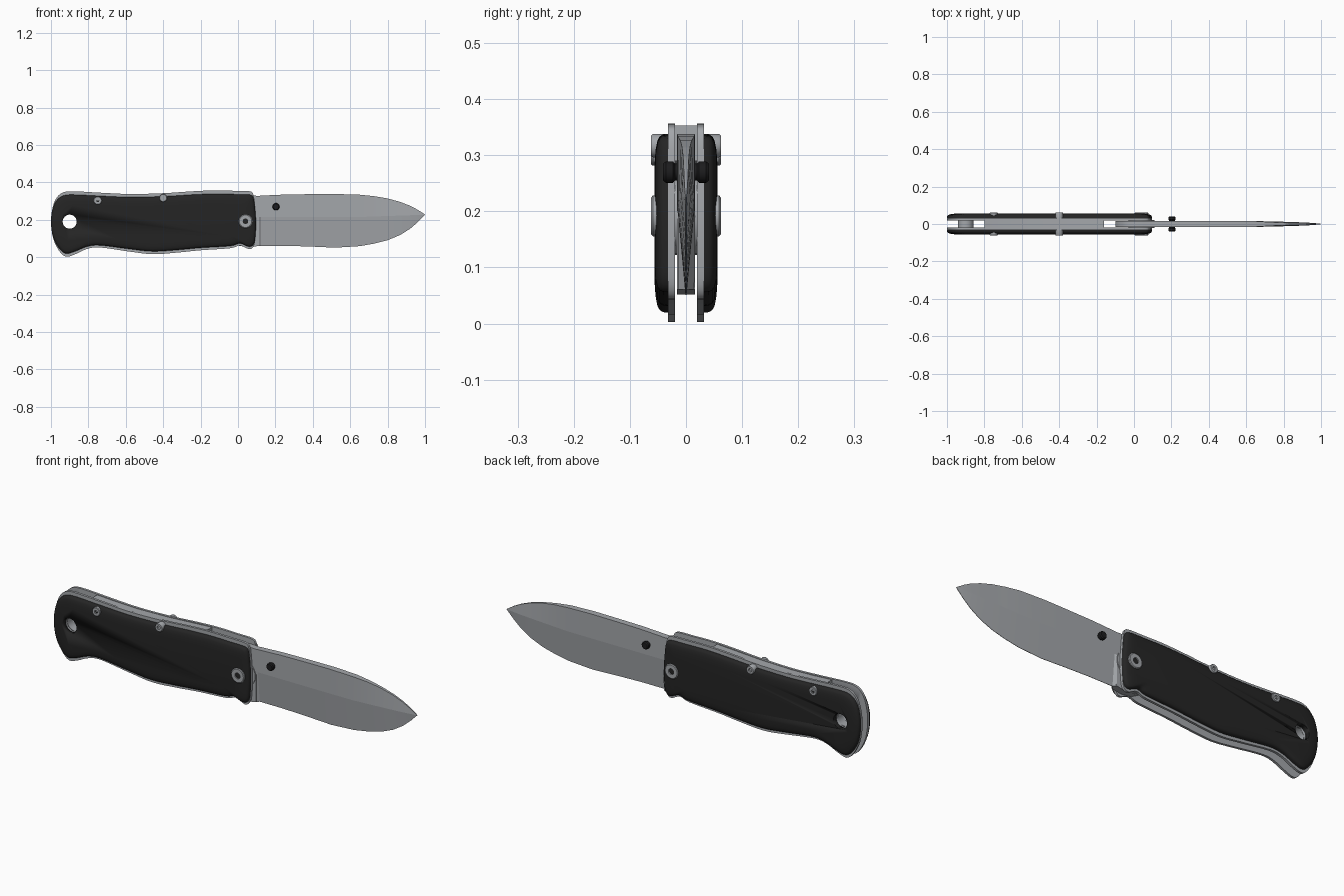
import bpy, bmesh, math

if "Cube" in bpy.data.objects:
    bpy.data.objects.remove(bpy.data.objects["Cube"])

def material(name, rgb):
    m = bpy.data.materials.new(name)
    m.diffuse_color = (*rgb, 1)
    m.use_nodes = True
    m.node_tree.nodes["Principled BSDF"].inputs["Base Color"].default_value = m.diffuse_color
    return m

STEEL = material("steel grey", (0.37, 0.385, 0.405))
BLACK = material("handle black", (0.018, 0.018, 0.018))
STUD = material("stud black", (0.012, 0.012, 0.013))

def loft(name, loops, mat, angle=35, cap=True, ring=False):
    """Bridge equal-length loops of points into one solid."""
    bm = bmesh.new()
    rows = [[bm.verts.new(p) for p in l] for l in loops]
    n = len(rows[0])
    pairs = list(zip(rows, rows[1:]))
    if ring:
        pairs.append((rows[-1], rows[0]))
    for a, b in pairs:
        for i in range(n):
            j = (i + 1) % n
            bm.faces.new((a[i], a[j], b[j], b[i]))
    if cap and not ring:
        bm.faces.new(rows[0])
        bm.faces.new(rows[-1][::-1])
    bmesh.ops.recalc_face_normals(bm, faces=bm.faces)
    me = bpy.data.meshes.new(name)
    bm.to_mesh(me)
    bm.free()
    me.materials.append(mat)
    ob = bpy.data.objects.new(name, me)
    bpy.context.collection.objects.link(ob)
    activate(ob)
    bpy.ops.object.shade_smooth_by_angle(angle=math.radians(angle))
    return ob

def activate(ob):
    bpy.ops.object.select_all(action='DESELECT')
    ob.select_set(True)
    bpy.context.view_layer.objects.active = ob

def circle(x, z, r, y, n=24):
    return [(x + r * math.cos(2 * math.pi * i / n), y,
             z + r * math.sin(2 * math.pi * i / n)) for i in range(n)]

def turned(name, x, z, profile, mat, n=24, **kw):
    """Turned part along y; profile is (radius, y) pairs."""
    return loft(name, [circle(x, z, r, y, n) for r, y in profile], mat, **kw)

def plate(name, pts, y0, y1, mat):
    return loft(name, [[(x, y, z) for x, z in pts] for y in (y0, y1)], mat)

def spline(pts, k=4):
    """Closed Catmull-Rom curve through the points."""
    out, n = [], len(pts)
    for i in range(n):
        p = [pts[(i + o) % n] for o in (-1, 0, 1, 2)]
        for s in range(k):
            t = s / k
            out.append(tuple(0.5 * (2 * b + (c - a) * t + (2 * a - 5 * b + 4 * c - d) * t * t
                             + (3 * b - a - 3 * c + d) * t ** 3) for a, b, c, d in zip(*p)))
    return out

# Handle outline, shared by liners and scales
outline = spline([
    (-0.93, 0.348), (-0.87, 0.352), (-0.74, 0.345), (-0.58, 0.338), (-0.4, 0.342),
    (-0.25, 0.352), (-0.13, 0.357), (-0.02, 0.355), (0.06, 0.353), (0.082, 0.335),
    (0.09, 0.28), (0.096, 0.19), (0.093, 0.11), (0.085, 0.06), (0.06, 0.043),
    (0.01, 0.063), (-0.04, 0.048), (-0.2, 0.037), (-0.32, 0.025), (-0.455, 0.016),
    (-0.58, 0.030), (-0.74, 0.052), (-0.81, 0.043), (-0.87, 0.016), (-0.92, 0.003),
    (-0.957, 0.035), (-0.988, 0.1), (-1.0, 0.19), (-0.99, 0.27), (-0.967, 0.322)])
HOLE = (-0.9, 0.19)

def scaled(d, y):
    """Scale outline pulled in by d at depth y."""
    sx, sz = 1 - d / 0.55, 0.9 * (1 - d / 0.165)
    return [(-0.45 + (x + 0.45) * sx, y, 0.179 + (z - 0.18) * sz) for x, z in outline]

def cut_hole(ob):
    cutter = turned("hole_cutter", *HOLE, [(0.038, -0.2), (0.038, 0.2)], STEEL, n=32)
    cutter.hide_render = True
    mod = ob.modifiers.new("hole", 'BOOLEAN')
    mod.operation = 'DIFFERENCE'
    mod.solver = 'EXACT'
    mod.object = cutter
    activate(ob)
    bpy.ops.object.modifier_apply(modifier=mod.name)
    bpy.data.objects.remove(cutter)

# Liners, scales and fasteners on both sides
for side, s in (("front", -1), ("back", 1)):
    cut_hole(plate(side + "_liner", outline, s * 0.020, s * 0.032, STEEL))
    levels = [(0, 0.032), (0.001, 0.041), (0.005, 0.047), (0.013, 0.051),
              (0.03, 0.0542), (0.055, 0.056)]
    cut_hole(loft(side + "_scale", [scaled(d, s * y) for d, y in levels], BLACK))
    for name, x, z, r in (("pivot_screw", 0.04, 0.192, 0.037),
                          ("rear_screw", -0.75, 0.303, 0.022),
                          ("middle_screw", -0.4, 0.317, 0.021)):
        turned(f"{side}_{name}", x, z,
               [(r, s * 0.03), (r, s * 0.059), (r * 0.9, s * 0.062),
                (r * 0.4, s * 0.062), (r * 0.4, s * 0.054)], STEEL, n=18)
    turned(side + "_washer", 0.04, 0.192, [(0.07, s * 0.015), (0.07, s * 0.0202)], STEEL)
    # Thumb stud with a narrow neck
    turned(side + "_thumb_stud", 0.203, 0.27,
           [(0.015, 0), (0.015, s * 0.02), (0.019, s * 0.023), (0.019, s * 0.036),
            (0.015, s * 0.041)], STUD)

# Lanyard tube between the liners
turned("lanyard_tube", *HOLE, [(0.042, -0.0205), (0.042, 0.0205),
       (0.0375, 0.0205), (0.0375, -0.0205)], STEEL, n=32, ring=True)

# Back spacer along the top of the handle
plate("back_spacer", [(-0.8, 0.345), (-0.7, 0.339), (-0.58, 0.335), (-0.4, 0.339),
      (-0.28, 0.346), (-0.16, 0.353), (-0.16, 0.29), (-0.4, 0.275), (-0.8, 0.27)],
      -0.0202, 0.0202, STEEL)

# Blade tang around the pivot
plate("blade_tang", [(0.112, 0.061), (0.06, 0.052), (0.0, 0.062), (-0.06, 0.095),
      (-0.1, 0.15), (-0.1, 0.25), (-0.07, 0.3), (-0.02, 0.33), (0.05, 0.33),
      (0.112, 0.328)], -0.016, 0.016, STEEL)

# Blade: x, spine z, edge z, half thickness at spine, ridge and edge
stations = [
    (0.11, 0.328, 0.061, 0.016, 0.016, 0.016), (0.122, 0.329, 0.061, 0.016, 0.016, 0.001),
    (0.25, 0.335, 0.061, 0.016, 0.016, 0.001), (0.385, 0.337, 0.057, 0.016, 0.016, 0.001),
    (0.52, 0.338, 0.051, 0.016, 0.016, 0.001), (0.65, 0.334, 0.059, 0.015, 0.0155, 0.001),
    (0.73, 0.326, 0.073, 0.010, 0.014, 0.001), (0.80, 0.314, 0.091, 0.007, 0.012, 0.001),
    (0.866, 0.296, 0.118, 0.005, 0.010, 0.001), (0.92, 0.275, 0.152, 0.004, 0.008, 0.001),
    (0.96, 0.254, 0.186, 0.003, 0.005, 0.001), (0.985, 0.238, 0.211, 0.002, 0.003, 0.001),
    (1.0, 0.228, 0.226, 0.001, 0.001, 0.001)]
sections = []
for x, top, low, ts, tr, te in stations:
    mid = 0.215 + 0.012 * max(0, (x - 0.65) / 0.35)
    sections.append([(x, -ts, top), (x, -tr, mid), (x, -te, low),
                     (x, te, low), (x, tr, mid), (x, ts, top)])
loft("blade", sections, STEEL, angle=4)
